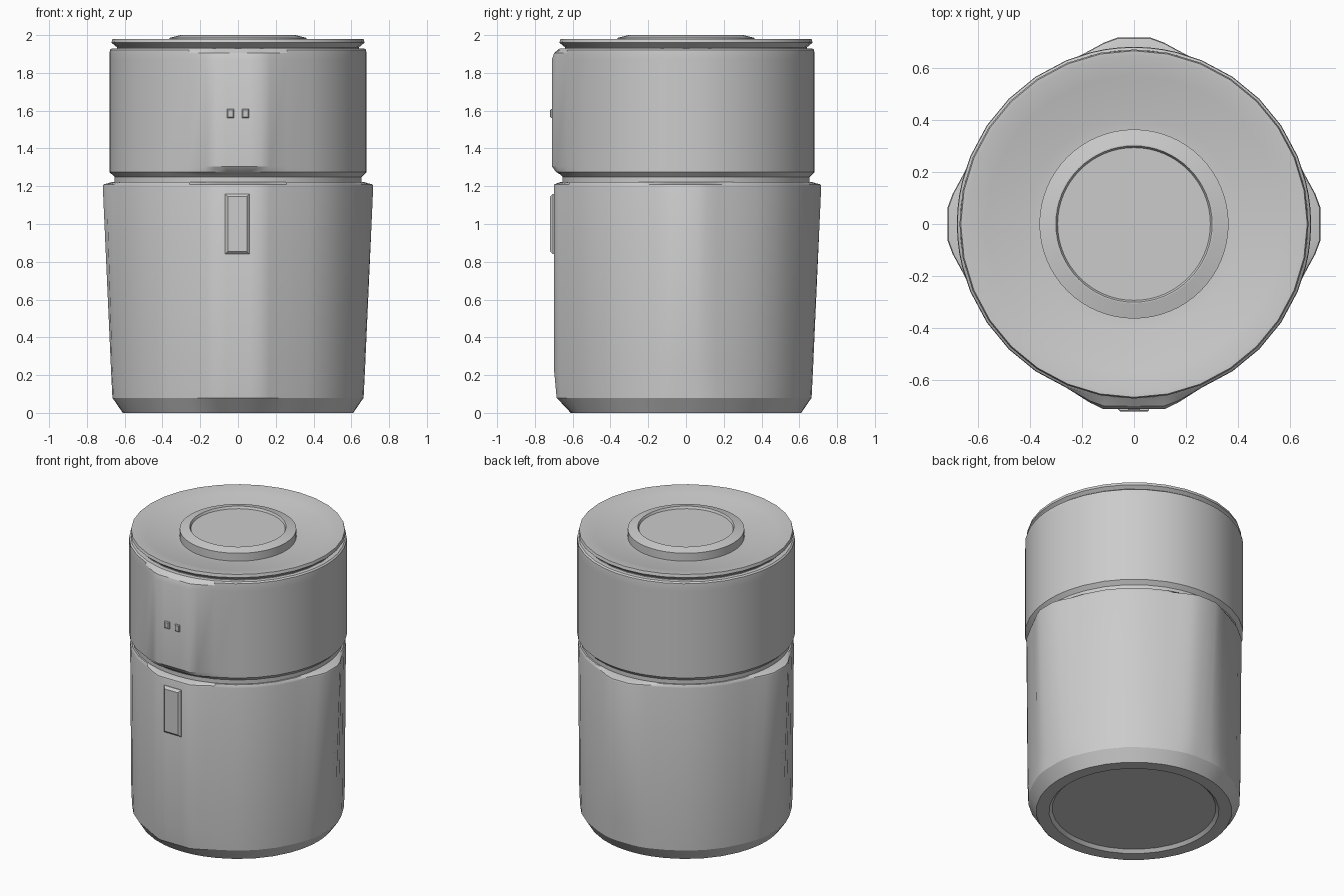
import bpy, bmesh, math

if "Cube" in bpy.data.objects:
    bpy.data.objects.remove(bpy.data.objects["Cube"])

FRONT, RIGHT, BACK, LEFT = -90, 0, 90, 180
STEPS = [-33.75, -22.5, -14, -9.5, -5, 0, 5, 9.5, 14, 22.5, 33.75, 45]
TAB = {0: 1, 5: 1, 9.5: 0.62, 14: 0.25}       # bulge weights by angle from centre
PANEL = {0: 1, 5: 1, 9.5: 1, 14: 0.5}


def finish(name, bm, angle=28):
    bmesh.ops.recalc_face_normals(bm, faces=bm.faces)
    mesh = bpy.data.meshes.new(name)
    bm.to_mesh(mesh)
    bm.free()
    ob = bpy.data.objects.new(name, mesh)
    bpy.context.collection.objects.link(ob)
    bpy.ops.object.select_all(action='DESELECT')
    ob.select_set(True)
    bpy.context.view_layer.objects.active = ob
    bpy.ops.object.shade_smooth_by_angle(angle=math.radians(angle))
    return ob


def loft(name, rings, angle=28):
    """Skin a stack of closed rings of (x, y, z) points and cap both ends."""
    bm = bmesh.new()
    loops = [[bm.verts.new(p) for p in ring] for ring in rings]
    n = len(loops[0])
    for a, b in zip(loops, loops[1:]):
        for i in range(n):
            j = (i + 1) % n
            bm.faces.new((a[i], a[j], b[j], b[i]))
    bm.faces.new(loops[0][::-1])
    bm.faces.new(loops[-1])
    return finish(name, bm, angle)


def bulged_ring(z, r, tab=0, front=0, weights=TAB):
    """Circle with flat bulges reaching `tab` on three sides and `front` on -y."""
    pts = []
    for side in (FRONT, RIGHT, BACK, LEFT):
        reach = front if side == FRONT else tab
        w_map = PANEL if side == FRONT else weights
        for off in STEPS:
            a = math.radians(side + off)
            rad = r
            if reach > r:
                flat = reach / math.cos(math.radians(off))
                rad += (flat - r) * w_map.get(abs(off), 0)
            pts.append((rad * math.cos(a), rad * math.sin(a), z))
    return pts


def circle(z, r, n=32):
    return [(r * math.cos(2 * math.pi * i / n), r * math.sin(2 * math.pi * i / n), z)
            for i in range(n)]


def chamfered_box(name, x, y, z, w, d, h, bevel):
    bm = bmesh.new()
    bmesh.ops.create_cube(bm, size=1)
    bmesh.ops.scale(bm, vec=(w, d, h), verts=bm.verts)
    bmesh.ops.translate(bm, vec=(x, y, z), verts=bm.verts)
    # chamfer the edges around the front face
    face = min(bm.faces, key=lambda f: f.calc_center_median().y)
    bmesh.ops.bevel(bm, geom=list(face.edges), offset=bevel, segments=1,
                    affect='EDGES', profile=0.5)
    return finish(name, bm)


# Lower cup: recessed base, chamfered foot, flared grips, neck
loft("lower_body", [
    bulged_ring(0.02, 0.50),
    bulged_ring(0.02, 0.51),
    bulged_ring(0.0, 0.53),
    bulged_ring(0.0, 0.61),
    bulged_ring(0.08, 0.66, 0.665, 0.685),
    bulged_ring(0.22, 0.665, 0.672, 0.698),
    bulged_ring(1.20, 0.672, 0.716, 0.70),
    bulged_ring(1.21, 0.67, 0.712, 0.697),
    bulged_ring(1.222, 0.665),
    bulged_ring(1.222, 0.655),
    bulged_ring(1.27, 0.655)])

# Upper housing with raised front panel
loft("upper_body", [
    bulged_ring(1.25, 0.655),
    bulged_ring(1.265, 0.67),
    bulged_ring(1.275, 0.68, 0, 0.688),
    bulged_ring(1.305, 0.68, 0, 0.71),
    bulged_ring(1.87, 0.68, 0, 0.71),
    bulged_ring(1.905, 0.68, 0, 0.698),
    bulged_ring(1.922, 0.678),
    bulged_ring(1.93, 0.668),
    bulged_ring(1.93, 0.60)])

# Lid with dished top
loft("lid", [
    circle(1.92, 0.64), circle(1.935, 0.64), circle(1.96, 0.67),
    circle(1.98, 0.665), circle(1.98, 0.648), circle(1.963, 0.57),
    circle(1.947, 0.48), circle(1.936, 0.41), circle(1.93, 0.36)], 32)

# Raised ring and inset cap on the lid
loft("lid_knob", [
    circle(1.91, 0.363, 64), circle(1.985, 0.363, 64), circle(2.0, 0.305, 64),
    circle(2.0, 0.30, 64), circle(1.985, 0.293, 64)], 12)

# Power button and indicator lights
chamfered_box("power_button", -0.003, -0.69, 1.0, 0.13, 0.06, 0.32, 0.015)
for side in (-1, 1):
    chamfered_box("indicator_light", side * 0.039, -0.705, 1.585,
                  0.036, 0.03, 0.046, 0.005)
